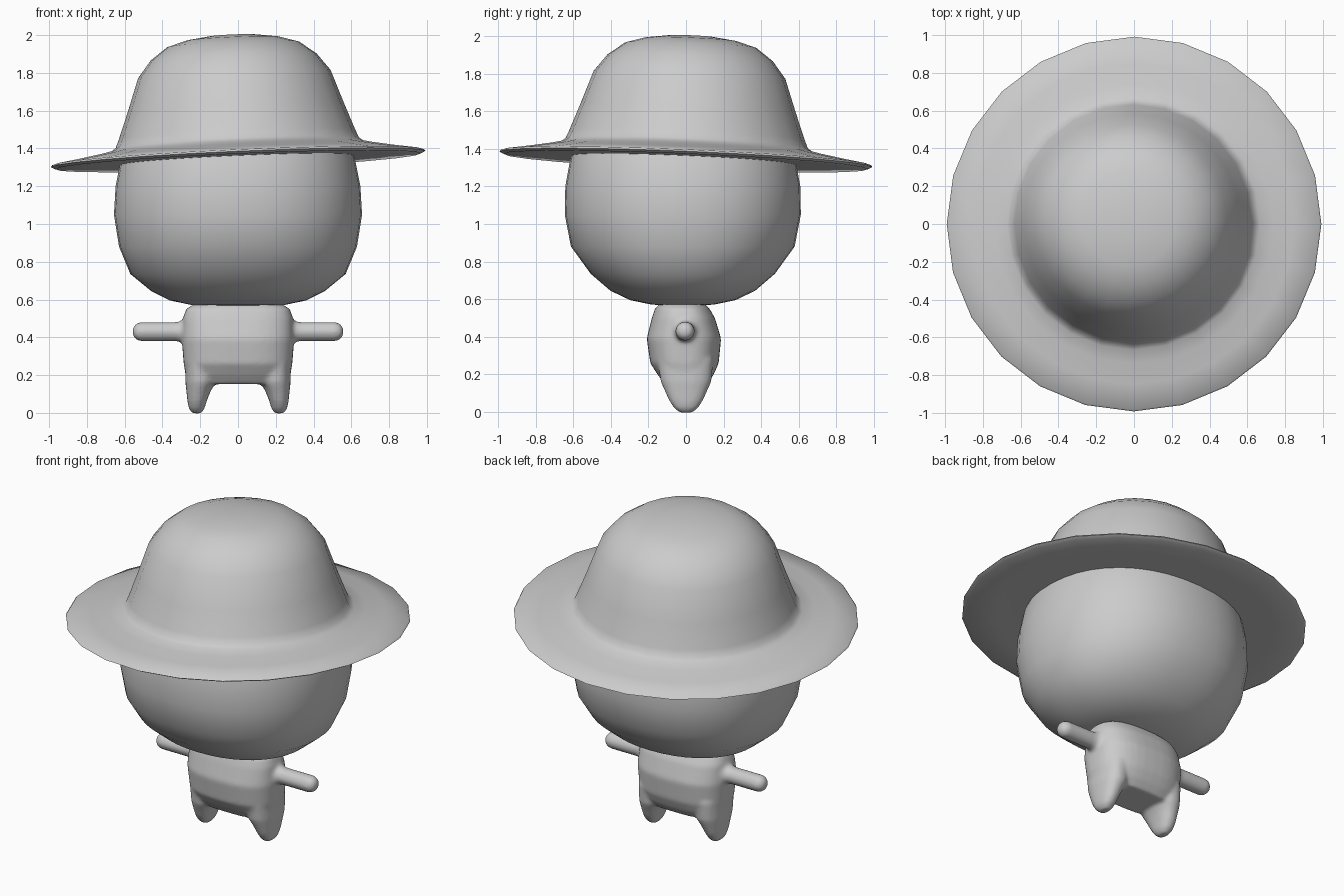
import bpy, bmesh, math
from mathutils import Matrix, Vector

if "Cube" in bpy.data.objects:
    bpy.data.objects.remove(bpy.data.objects["Cube"])


def add_loft(bm, sections, n=24, power=2.0, mat=Matrix.Identity(4)):
    """Skin rounded cross-sections (z, cx, cy, rx, ry) and cap both ends."""
    def sp(v):
        return math.copysign(abs(v) ** (2 / power), v)
    rings = []
    for z, cx, cy, rx, ry in sections:
        ring = []
        for i in range(n):
            a = 2 * math.pi * i / n
            p = Vector((cx + rx * sp(math.cos(a)), cy + ry * sp(math.sin(a)), z))
            ring.append(bm.verts.new(mat @ p))
        rings.append(ring)
    for a, b in zip(rings, rings[1:]):
        for i in range(n):
            j = (i + 1) % n
            bm.faces.new((a[i], a[j], b[j], b[i]))
    bm.faces.new(rings[0][::-1])
    bm.faces.new(rings[-1])


def make_object(name, bm):
    bmesh.ops.recalc_face_normals(bm, faces=bm.faces)
    me = bpy.data.meshes.new(name)
    bm.to_mesh(me)
    bm.free()
    ob = bpy.data.objects.new(name, me)
    bpy.context.collection.objects.link(ob)
    for p in me.polygons:
        p.use_smooth = True
    return ob


# Hat: 24-sided turned profile (radius, height), tipped up at the front right
hat_profile = [(.50, -.012), (.80, -.014), (.97, -.018), (.993, -.006), (.985, .004),
               (.85, .026), (.74, .046), (.67, .062), (.645, .08), (.628, .12),
               (.575, .262), (.51, .445), (.44, .535), (.35, .602), (.25, .632),
               (.12, .65), (.04, .653)]
bm = bmesh.new()
add_loft(bm, [(h, 0, 0, r, r) for r, h in hat_profile])
hat = make_object("hat", bm)
hat.location = (0, 0, 1.35)
hat.rotation_euler = (math.radians(-2.4), math.radians(-2.5), 0)
bpy.context.view_layer.objects.active = hat
hat.select_set(True)
bpy.ops.object.shade_smooth_by_angle(angle=math.radians(60))
hat.select_set(False)

# Head: boxy egg, flat underneath, top hidden inside the hat
head_rows = [(.566, .12, .09), (.572, .25, .17), (.595, .36, .28), (.645, .46, .385),
             (.735, .57, .49), (.88, .63, .595), (1.05, .657, .628), (1.2, .648, .625),
             (1.35, .618, .598), (1.55, .53, .52), (1.72, .40, .40), (1.82, .24, .24),
             (1.85, .06, .06)]
bm = bmesh.new()
add_loft(bm, [(z, 0, -.017, rx, ry) for z, rx, ry in head_rows], n=40, power=2.2)
make_object("head", bm)

# Body: torso, pointed legs and stub arms fused into one smooth skin
bm = bmesh.new()
torso = [(.575, 0, -.02, .235, .12), (.55, 0, -.02, .275, .145), (.50, 0, -.014, .292, .168),
         (.39, 0, -.011, .298, .198), (.26, 0, -.008, .288, .182), (.20, 0, -.002, .277, .15),
         (.152, 0, 0, .24, .115)]
add_loft(bm, torso, n=40, power=2.6)
leg = [(.28, .195, -.003, .085, .15), (.16, .199, 0, .08, .135), (.11, .21, 0, .063, .112),
       (.06, .217, 0, .051, .09), (.02, .219, 0, .041, .063), (-.003, .218, 0, .022, .035)]
arm = [(.24, .085), (.285, .07), (.305, .055), (.33, .051), (.52, .051), (.541, .042),
       (.554, .026), (.559, .01)]
for s in (-1, 1):
    add_loft(bm, [(z, s * cx, cy, rx, ry) for z, cx, cy, rx, ry in leg], power=2.3)
    out = Matrix.Translation((0, -.005, .43)) @ Matrix.Rotation(s * math.pi / 2, 4, 'Y')
    add_loft(bm, [(d, 0, 0, r, r) for d, r in arm], mat=out)
body = make_object("body", bm)
remesh = body.modifiers.new("fuse", 'REMESH')
remesh.mode = 'VOXEL'
remesh.voxel_size = .011
remesh.use_smooth_shade = True
smooth = body.modifiers.new("soften", 'SMOOTH')
smooth.factor = .5
smooth.iterations = 8
